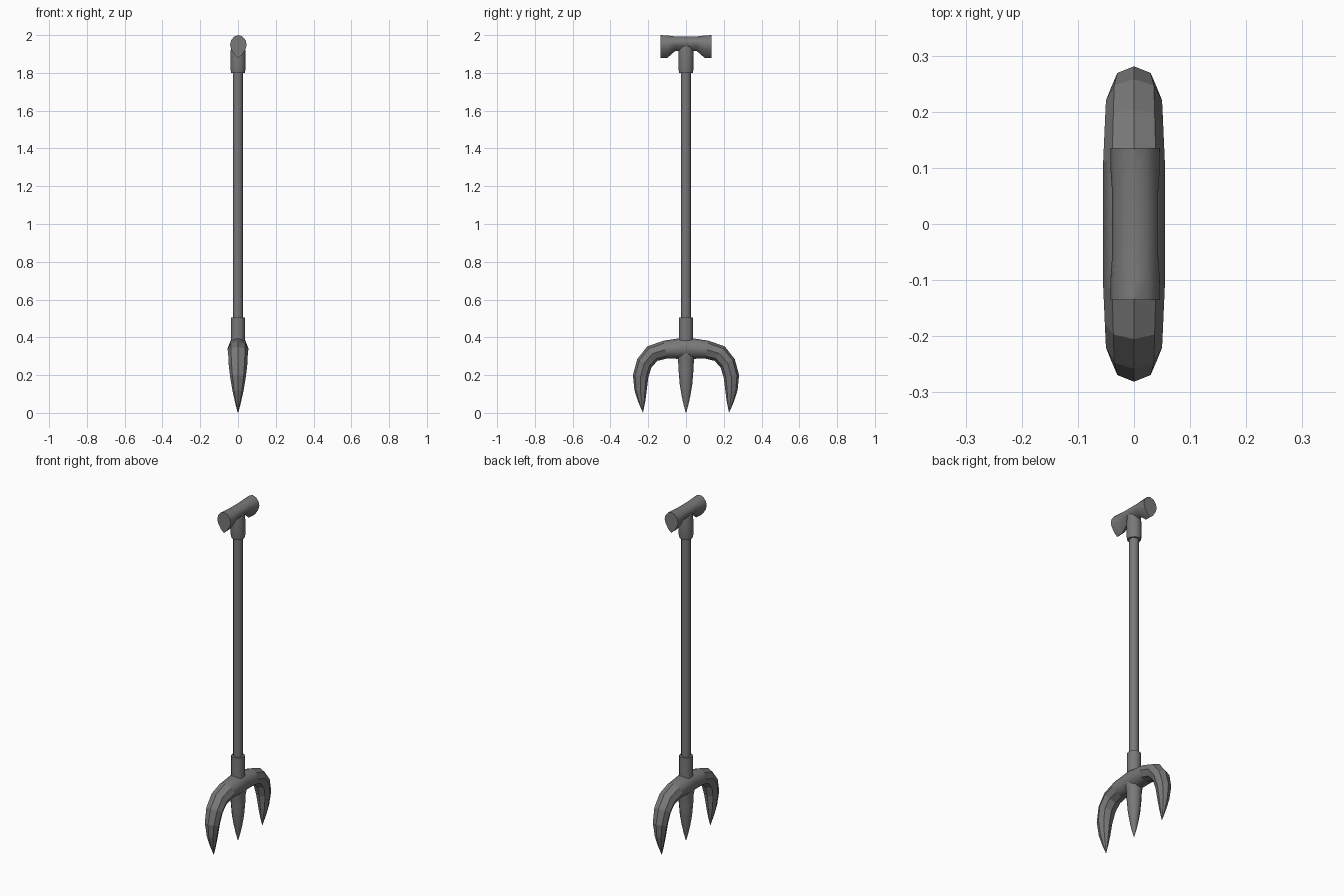
import bpy, bmesh, math
from mathutils import Vector

if "Cube" in bpy.data.objects:
    bpy.data.objects.remove(bpy.data.objects["Cube"])

# Dark grey finish shared by every part
dark = bpy.data.materials.new("dark_grey")
dark.diffuse_color = (0.19, 0.19, 0.19, 1)
dark.use_nodes = True
dark.node_tree.nodes["Principled BSDF"].inputs["Base Color"].default_value = dark.diffuse_color


def loft(name, rings, angle=35):
    """Skin equal-sized rings of points and cap both ends."""
    bm = bmesh.new()
    loops = [[bm.verts.new(p) for p in ring] for ring in rings]
    n = len(loops[0])
    for a, b in zip(loops, loops[1:]):
        for i in range(n):
            j = (i + 1) % n
            bm.faces.new((a[i], a[j], b[j], b[i]))
    bm.faces.new(loops[0])
    bm.faces.new(loops[-1])
    bmesh.ops.recalc_face_normals(bm, faces=bm.faces)
    mesh = bpy.data.meshes.new(name)
    bm.to_mesh(mesh)
    bm.free()
    mesh.materials.append(dark)
    obj = bpy.data.objects.new(name, mesh)
    bpy.context.collection.objects.link(obj)
    bpy.ops.object.select_all(action='DESELECT')
    obj.select_set(True)
    bpy.context.view_layer.objects.active = obj
    bpy.ops.object.shade_smooth_by_angle(angle=math.radians(angle))
    return obj


def turned(name, profile, sides=12):
    """Round part about z from (radius, z) pairs."""
    step = math.tau / sides
    return loft(name, [[(r * math.cos(i * step), r * math.sin(i * step), z)
                        for i in range(sides)] for r, z in profile])


# Shaft and its sockets
turned("shaft", [(0.026, 0.45), (0.026, 1.85)])
turned("lower_socket", [(0.037, 0.32), (0.037, 0.505)])
turned("upper_socket", [(0.036, 1.80), (0.04, 1.82), (0.04, 1.90), (0.036, 1.95)])

# Centre tine
turned("centre_tine", [(0.001, 0.0), (0.012, 0.04), (0.023, 0.09), (0.033, 0.15),
                       (0.039, 0.22), (0.042, 0.28), (0.046, 0.30), (0.046, 0.34)])

# Crossbar sweeping down into both outer tines: outer point, inner point, half width
stations = [((0.00, 0.400), (0.00, 0.285), 0.055),
            ((0.12, 0.382), (0.10, 0.288), 0.055),
            ((0.205, 0.352), (0.15, 0.276), 0.052),
            ((0.258, 0.285), (0.183, 0.242), 0.050),
            ((0.281, 0.200), (0.200, 0.185), 0.042),
            ((0.273, 0.120), (0.209, 0.110), 0.029),
            ((0.254, 0.060), (0.216, 0.058), 0.016),
            ((0.229, 0.003), (0.227, 0.003), 0.001)]


def fork_ring(outer, inner, width, side):
    o, i = Vector((0, side * outer[0], outer[1])), Vector((0, side * inner[0], inner[1]))
    mid, half = (o + i) / 2, (o - i) / 2
    return [mid + half * math.cos(k * math.tau / 8)
            + Vector((width * math.sin(k * math.tau / 8), 0, 0)) for k in range(8)]


rings = [fork_ring(*s, -1) for s in reversed(stations)]
rings += [fork_ring(*s, 1) for s in stations[1:]]
fork = loft("fork_bar_and_outer_tines", rings, 62)
# Smooth bar, faceted tines
for face in fork.data.polygons:
    if abs(face.center.y) > 0.11:
        face.use_smooth = False

# T-shaped grip with an egg section that drops at both ends: y, bottom, top, half width
section = [(0, 1), (0.5, 0.94), (0.88, 0.77), (1, 0.58), (0.85, 0.38), (0.42, 0.13),
           (0, 0), (-0.42, 0.13), (-0.85, 0.38), (-1, 0.58), (-0.88, 0.77), (-0.5, 0.94)]
grip = [(0.135, 1.878, 2.0, 0.044), (0.098, 1.88, 1.998, 0.044),
        (0.058, 1.915, 1.993, 0.041)]
grip = [(-y, b, t, w) for y, b, t, w in grip] + grip[::-1]
loft("handle_grip", [[(0.002 + u * w, y, b + v * (t - b)) for u, v in section]
                     for y, b, t, w in grip])
